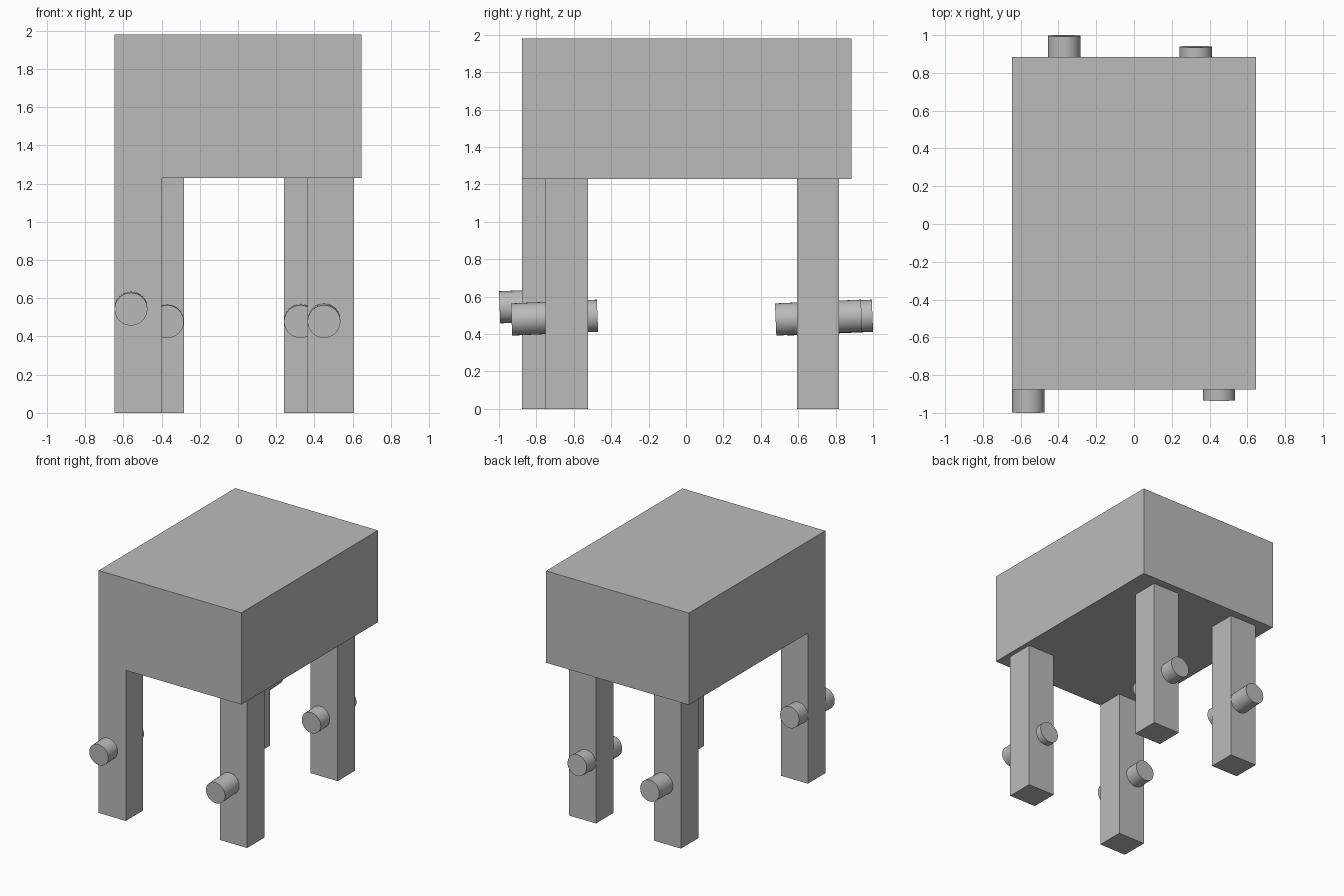
import bpy
import math

cube = bpy.data.objects.get("Cube")
if cube:
    bpy.data.objects.remove(cube, do_unlink=True)

# One grey for everything
grey = bpy.data.materials.new("plain_grey")
grey.use_nodes = True
colour = (0.5, 0.5, 0.5, 1)
grey.diffuse_color = colour
grey.node_tree.nodes["Principled BSDF"].inputs["Base Color"].default_value = colour

BODY_BOTTOM, BODY_TOP = 1.23, 1.98
LEG_X, LEG_Y = 0.245, 0.225
PEG_RADIUS, PEG_LENGTH, PEG_TILT = 0.086, 0.46, math.radians(2.5)


def box(name, low, high):
    """Box between two opposite corners."""
    centre = [(a + b) / 2 for a, b in zip(low, high)]
    bpy.ops.mesh.primitive_cube_add(size=1, location=centre)
    obj = bpy.context.object
    obj.name = name
    obj.scale = [b - a for a, b in zip(low, high)]
    bpy.ops.object.transform_apply(location=False, rotation=False, scale=True)
    obj.data.materials.append(grey)


def peg(name, centre):
    """Round peg running front to back, its back end slightly raised."""
    bpy.ops.mesh.primitive_cylinder_add(
        vertices=32, radius=PEG_RADIUS, depth=PEG_LENGTH, location=centre,
        rotation=(PEG_TILT - math.pi / 2, 0, 0))
    obj = bpy.context.object
    obj.name = name
    obj.data.materials.append(grey)
    bpy.ops.object.shade_smooth_by_angle()


# Block body
box("body", (-0.645, -0.877, BODY_BOTTOM), (0.645, 0.885, BODY_TOP))

# Legs: low x and y corner, then the centre of the peg through each
legs = {
    "front_right": ((-0.645, -0.877), (-0.56, -0.767, 0.553)),
    "front_left": ((0.363, -0.75), (0.45, -0.703, 0.488)),
    "back_right": ((-0.528, 0.594), (-0.37, 0.767, 0.488)),
    "back_left": ((0.24, 0.594), (0.327, 0.709, 0.488)),
}
for side, ((x, y), peg_centre) in legs.items():
    box(side + "_leg", (x, y, 0), (x + LEG_X, y + LEG_Y, BODY_BOTTOM))
    peg(side + "_peg", peg_centre)
